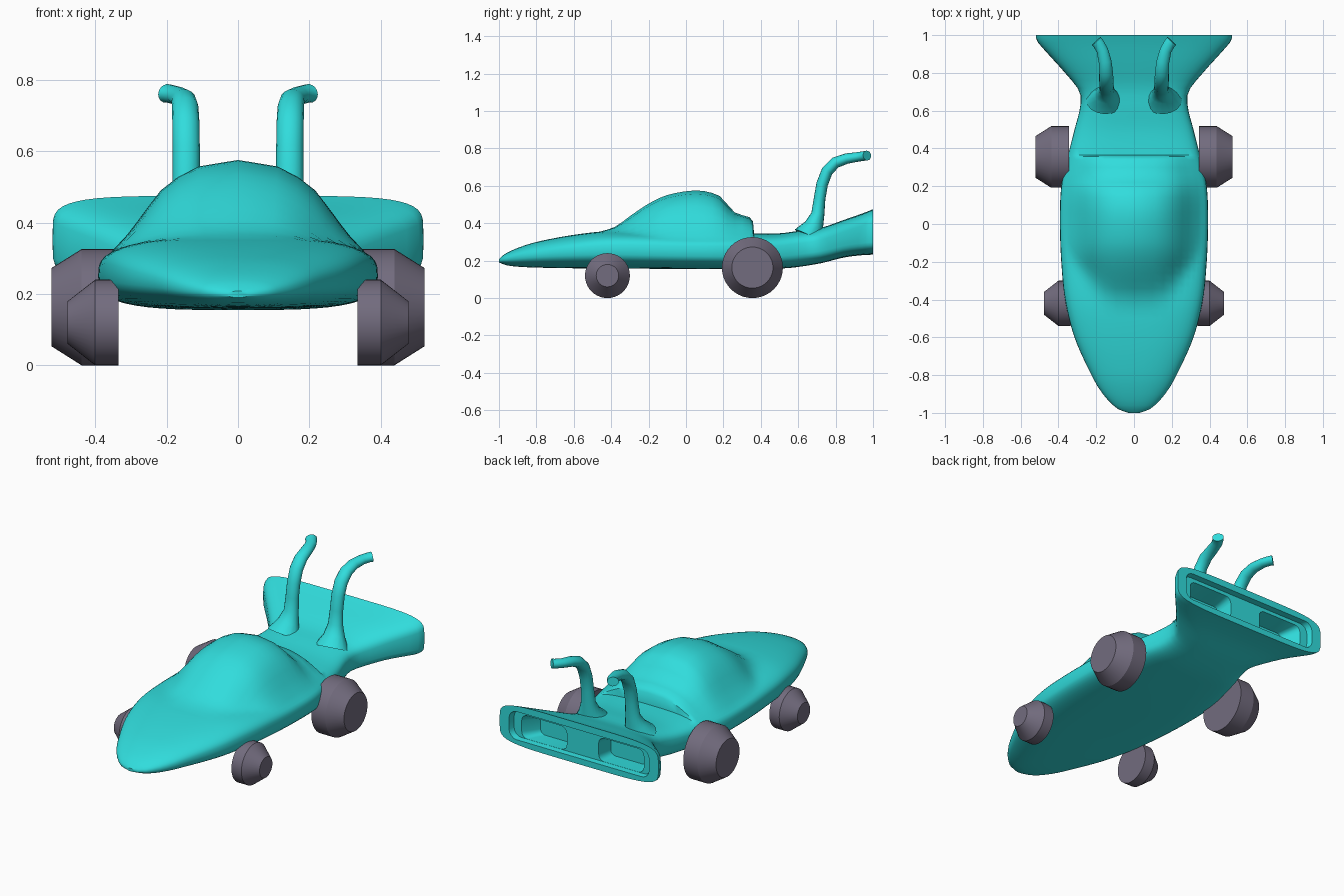
import bpy
import bmesh
from math import cos, sin, pi, radians
from mathutils import Vector

cube = bpy.data.objects.get("Cube")
if cube:
    bpy.data.objects.remove(cube, do_unlink=True)


def make_material(name, rgb):
    mat = bpy.data.materials.new(name)
    mat.use_nodes = True
    mat.diffuse_color = (*rgb, 1)
    mat.node_tree.nodes["Principled BSDF"].inputs["Base Color"].default_value = (*rgb, 1)
    return mat


TEAL = make_material("teal paint", (0.03, 0.72, 0.72))
GREY = make_material("wheel grey", (0.17, 0.15, 0.21))


def smooth(obj, angle):
    bpy.ops.object.select_all(action="DESELECT")
    obj.select_set(True)
    bpy.context.view_layer.objects.active = obj
    bpy.ops.object.shade_smooth_by_angle(angle=radians(angle))


def loft(name, rings, mat):
    """Skin a closed solid over a list of rings of equal length."""
    bm = bmesh.new()
    rows = [[bm.verts.new(p) for p in ring] for ring in rings]
    n = len(rows[0])
    for a, b in zip(rows, rows[1:]):
        for i in range(n):
            j = (i + 1) % n
            bm.faces.new((a[i], a[j], b[j], b[i]))
    bm.faces.new(rows[0])
    bm.faces.new(rows[-1])
    bmesh.ops.recalc_face_normals(bm, faces=bm.faces)
    mesh = bpy.data.meshes.new(name)
    bm.to_mesh(mesh)
    bm.free()
    mesh.materials.append(mat)
    obj = bpy.data.objects.new(name, mesh)
    bpy.context.collection.objects.link(obj)
    return obj


def interp(table, y):
    """Smooth interpolation through (position, value) pairs."""
    if y <= table[0][0]:
        return table[0][1]
    for k in range(len(table) - 1):
        (a, u), (b, v) = table[k], table[k + 1]
        if y <= b:
            t = (y - a) / (b - a)
            prev, nxt = table[max(k - 1, 0)], table[min(k + 2, len(table) - 1)]
            m0 = (v - prev[1]) / (b - prev[0]) * (b - a)
            m1 = (nxt[1] - u) / (nxt[0] - a) * (b - a)
            return ((2*t**3 - 3*t**2 + 1) * u + (t**3 - 2*t**2 + t) * m0
                    + (3*t**2 - 2*t**3) * v + (t**3 - t**2) * m1)
    return table[-1][1]


# Body curves along the length: half width, underside, deck, canopy height
WIDTH = [(-1, .03), (-.98, .085), (-.9, .165), (-.8, .225), (-.6, .315), (-.4, .365),
         (-.2, .385), (0, .392), (.2, .385), (.36, .35), (.5, .315), (.62, .285),
         (.7, .288), (.8, .365), (.9, .455), (.97, .515), (1, .52)]
BOTTOM = [(-1, .19), (-.95, .173), (-.8, .163), (-.4, .158), (.5, .158), (.7, .182),
          (.85, .218), (.95, .23), (1, .232)]
DECK = [(-1, .208), (-.97, .235), (-.9, .268), (-.8, .3), (-.6, .338), (-.4, .358),
        (0, .348), (.36, .345), (.5, .346), (.62, .362), (.72, .375), (.85, .42),
        (.95, .455), (1, .475)]
CANOPY = [(-.46, 0), (-.38, .022), (-.3, .08), (-.2, .15), (-.1, .2), (.05, .228),
          (.15, .213), (.2, .185), (.235, .135), (.27, .107), (.33, .09), (.358, .065), (.364, 0)]
SPREAD = [(-.46, .5), (-.3, .72), (-.15, .95), (.1, 1)]
DOME = [(0, 1), (.18, .97), (.33, .89), (.54, .67), (.67, .41), (.8, .15), (.92, 0)]
SQUARE = [(-1, 2.2), (-.4, 3), (.5, 3.4), (.75, 3.6), (1, 5)]


def section(y, count=48):
    w, lo, hi = (interp(t, y) for t in (WIDTH, BOTTOM, DECK))
    mid = lo + (hi - lo) * .5
    power = 2 / interp(SQUARE, y)
    lift = max(0, interp(CANOPY, y))
    ring = []
    for i in range(count):
        c, s = cos(2*pi*i/count), sin(2*pi*i/count)
        x = w * abs(c)**power * (1 if c > 0 else -1)
        z = mid + (hi - mid) * abs(s)**power * (1 if s > 0 else -1)
        if s > 0 and lift > 0:
            z += lift * max(0, interp(DOME, abs(x) / (w * interp(SPREAD, y))))
        ring.append((x, y, z))
    return ring


stations = [-1, -.992, -.98, -.96, -.93] + [-.9 + .04*i for i in range(32)]
stations += [.358, .364] + [.4 + .04*i for i in range(15)] + [.985, 1]
body = loft("body", [section(y) for y in stations], TEAL)


def box_ring(x0, x1, z0, z1, y, r):
    """Rounded rectangle at a given length position."""
    ring = []
    for k, (cx, cz) in enumerate(((x1-r, z1-r), (x0+r, z1-r), (x0+r, z0+r), (x1-r, z0+r))):
        for q in range(5):
            a = (k + q/4) * pi/2
            ring.append((cx + r*cos(a), y, cz + r*sin(a)))
    return ring


# Tail recess: a shallow slot, then two deeper pockets beside a middle block
cutters = [loft("tail_slot_cutter", [box_ring(-.47, .47, .265, .44, 1.05, .05),
                                     box_ring(-.45, .45, .27, .43, .965, .05)], TEAL)]
for side, label in ((1, "left"), (-1, "right")):
    near, far = sorted((side*.1, side*.435))
    near2, far2 = sorted((side*.11, side*.35))
    cutters.append(loft(label + "_pocket_cutter",
                        [box_ring(near, far, .275, .425, 1.04, .04),
                         box_ring(near2, far2, .265, .385, .86, .03)], TEAL))
for cutter in cutters:
    cutter.hide_render = True
    mod = body.modifiers.new(cutter.name, "BOOLEAN")
    mod.object, mod.operation, mod.solver = cutter, "DIFFERENCE", "EXACT"
bpy.context.view_layer.update()
cut = bpy.data.meshes.new_from_object(body.evaluated_get(bpy.context.evaluated_depsgraph_get()))
body.modifiers.clear()
body.data = cut
for cutter in cutters:
    bpy.data.objects.remove(cutter, do_unlink=True)
smooth(body, 40)


# Exhaust pipes: swept tubes with a spread foot and an outward-turned tip
PATH = [(.155, .655, .33, .1), (.15, .685, .39, .062), (.145, .705, .45, .043),
        (.145, .714, .53, .038), (.145, .728, .61, .038), (.146, .755, .68, .038),
        (.148, .8, .725, .037), (.153, .86, .746, .034), (.168, .92, .755, .031),
        (.188, .955, .76, .031), (.2, .968, .762, .032)]


def tube(name, side):
    pts = [Vector((side*x, y, z)) for x, y, z, r in PATH]
    rings = []
    for i, p in enumerate(pts):
        t = (pts[min(i+1, len(pts)-1)] - pts[max(i-1, 0)]).normalized()
        u = Vector((1, 0, 0))
        u = (u - t*u.dot(t)).normalized()
        v = t.cross(u)
        r = PATH[i][3]
        rings.append([p + u*r*cos(a) + v*r*.82*sin(a)
                      for a in (2*pi*k/16 for k in range(16))])
    smooth(loft(name, rings, TEAL), 50)


# Wheels: flat tread with a tapered outer hub
def wheel(name, side, y, radius, profile):
    rings = [[(side*x, y + r*cos(a), radius + r*sin(a))
              for a in (2*pi*k/40 for k in range(40))] for x, r in profile]
    smooth(loft(name, rings, GREY), 25)


for side, label in ((1, "left"), (-1, "right")):
    tube(label + "_exhaust_pipe", side)
    wheel("front_" + label + "_wheel", side, -.42, .12,
          [(.335, .12), (.4, .12), (.477, .06)])
    wheel("rear_" + label + "_wheel", side, .355, .163,
          [(.345, .163), (.438, .163), (.522, .11)])
